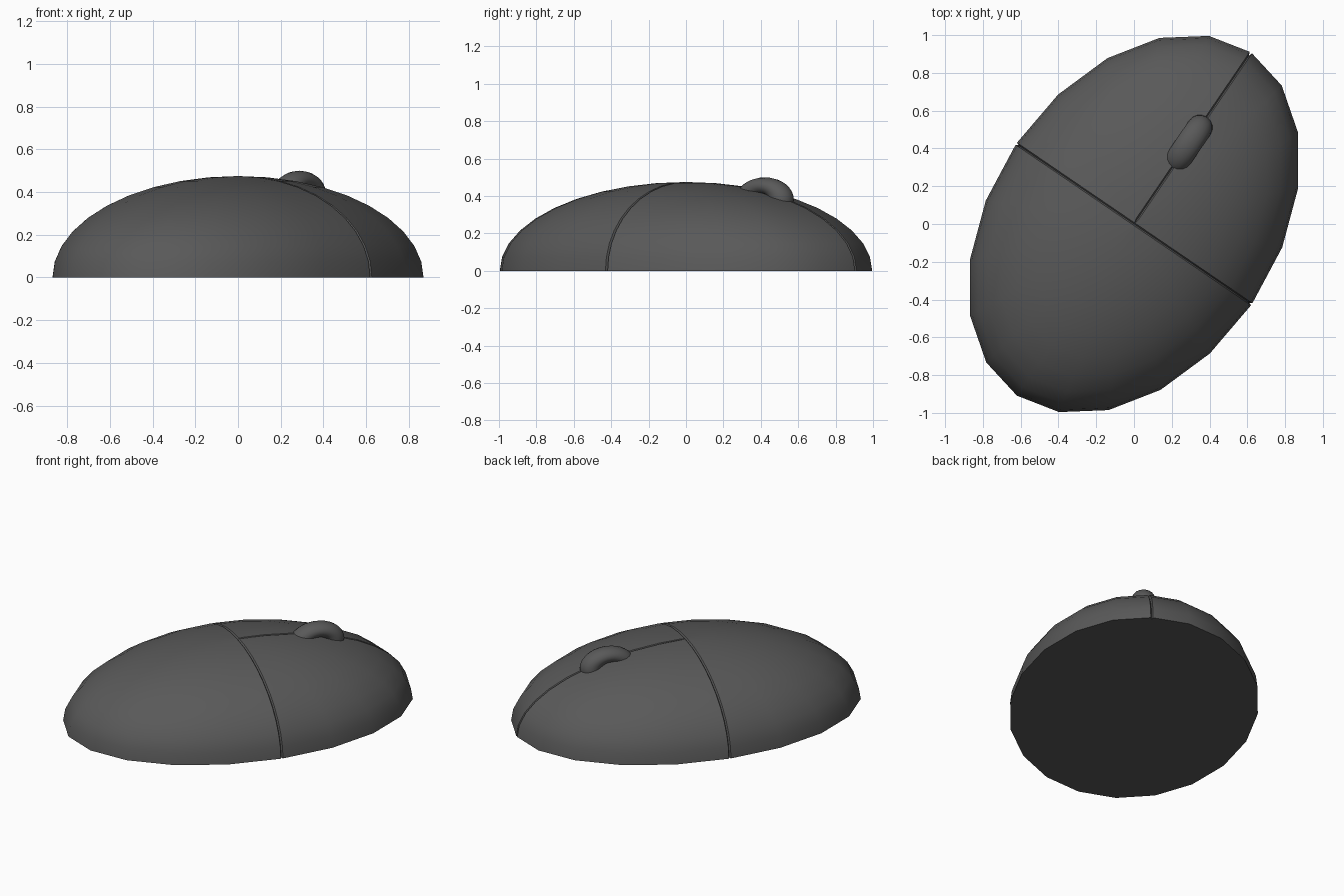
import bpy, bmesh
from math import radians, cos, sin
from mathutils import Matrix

if "Cube" in bpy.data.objects:
    bpy.data.objects.remove(bpy.data.objects["Cube"])

LONG, SHORT, HEIGHT = 1.10, 0.755, 0.475   # half axes of the dome
TURN = radians(55.7)                       # long axis heading
GAP, DEPTH = 0.007, 0.02                   # seam half width and relative depth

shell = bpy.data.materials.new("dark_plastic")
shell.diffuse_color = (0.1, 0.1, 0.1, 1)
shell.use_nodes = True
shell.node_tree.nodes["Principled BSDF"].inputs["Base Color"].default_value = shell.diffuse_color


def finish(bm, name, place):
    bmesh.ops.transform(bm, matrix=place, verts=bm.verts)
    bmesh.ops.recalc_face_normals(bm, faces=bm.faces)
    me = bpy.data.meshes.new(name)
    bm.to_mesh(me)
    bm.free()
    me.materials.append(shell)
    ob = bpy.data.objects.new(name, me)
    bpy.context.collection.objects.link(ob)
    bpy.ops.object.select_all(action='DESELECT')
    ob.select_set(True)
    bpy.context.view_layer.objects.active = ob
    bpy.ops.object.shade_smooth_by_angle(angle=radians(35))
    return ob


def cut(bm, axis, offset, front_only):
    faces = [f for f in bm.faces if not front_only or f.calc_center_median().x > GAP]
    geom = set(faces)
    for f in faces:
        geom.update(f.edges)
        geom.update(f.verts)
    co, no = [0, 0, 0], [0, 0, 0]
    co[axis], no[axis] = offset, 1
    bmesh.ops.bisect_plane(bm, geom=list(geom), plane_co=co, plane_no=no, dist=1e-5)


# Body: half ellipsoid, 20 sides
bm = bmesh.new()
bmesh.ops.create_uvsphere(bm, u_segments=20, v_segments=20, radius=1)
bmesh.ops.scale(bm, vec=(LONG, SHORT, HEIGHT), verts=bm.verts)
bmesh.ops.delete(bm, geom=[v for v in bm.verts if v.co.z < -0.001], context='VERTS')

# Button seams: one across the body, one forward along the middle
for side in (-GAP, GAP):
    cut(bm, 0, side, False)
for side in (-GAP, GAP):
    cut(bm, 1, side, True)
for v in bm.verts:
    if abs(v.co.x) < 1e-4 or (abs(v.co.y) < 1e-4 and v.co.x > 0):
        v.co *= 1 - DEPTH

# Flat underside
bmesh.ops.holes_fill(bm, edges=[e for e in bm.edges if e.is_boundary], sides=0)
turn = Matrix.Rotation(TURN, 4, 'Z')
finish(bm, "mouse_body", turn)

# Scroll wheel: rounded tyre standing on edge, slightly flattened
bm = bmesh.new()
MAJOR, MINOR, TOP = 0.107, 0.068, 0.50
ring = bmesh.ops.create_circle(bm, segments=16, radius=MINOR,
                               matrix=Matrix.Translation((MAJOR, 0, 0)))
bmesh.ops.spin(bm, geom=bm.verts[:] + bm.edges[:], cent=(0, 0, 0), axis=(0, 1, 0),
               angle=radians(360), steps=32, use_merge=True)
bmesh.ops.remove_doubles(bm, verts=bm.verts, dist=1e-5)
flat = 0.12 / (MAJOR + MINOR)
bmesh.ops.scale(bm, vec=(1, 1, flat), verts=bm.verts)
bmesh.ops.delete(bm, geom=[v for v in bm.verts if v.co.z < -0.05], context='VERTS')
u = 0.51
finish(bm, "scroll_wheel", Matrix.Translation((u * cos(TURN), u * sin(TURN), TOP - 0.12)) @ turn)
